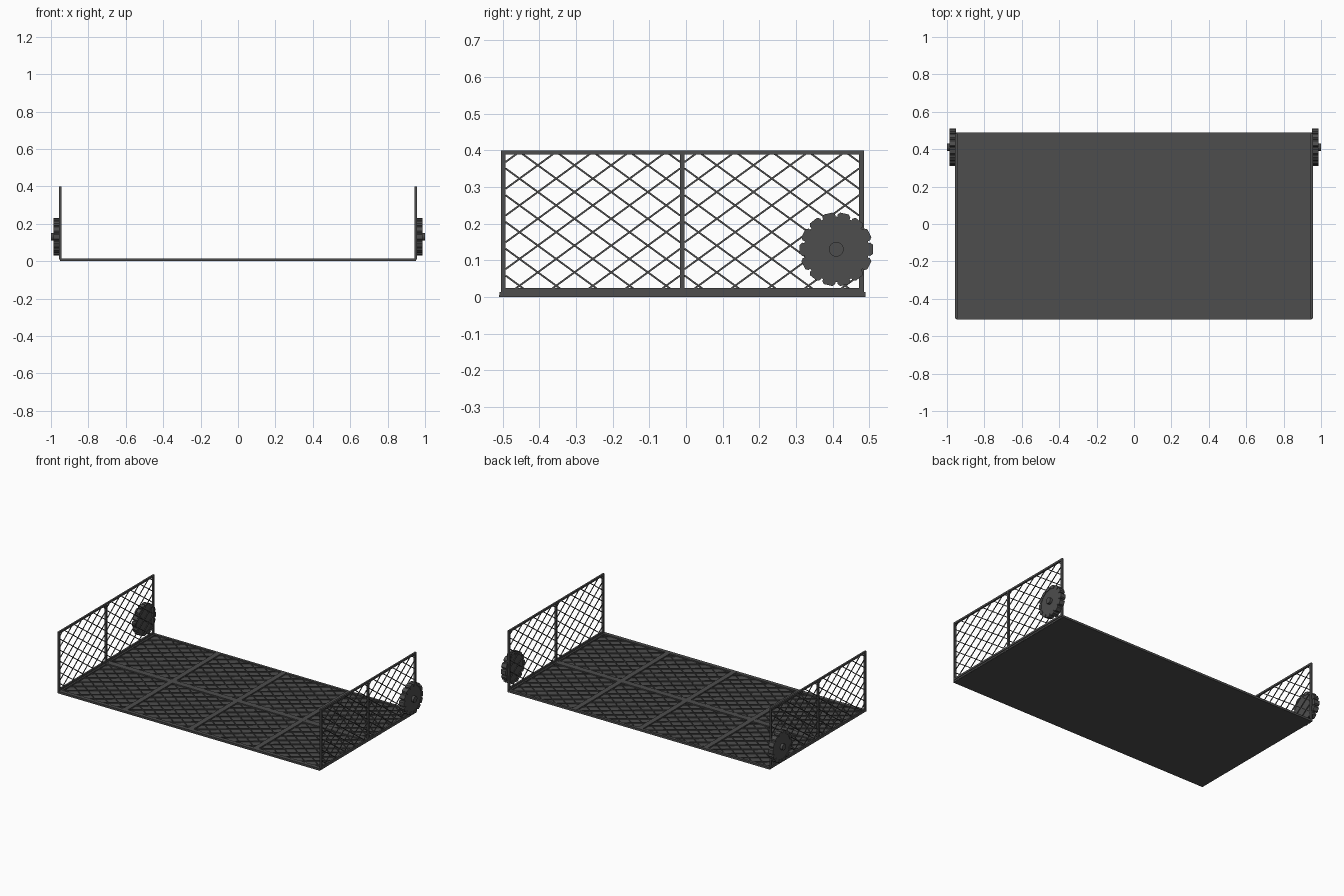
import bpy, bmesh, math
from mathutils import Vector, Matrix

if "Cube" in bpy.data.objects:
    bpy.data.objects.remove(bpy.data.objects["Cube"])

steel = bpy.data.materials.new("dark_grey_steel")
steel.diffuse_color = (0.075, 0.075, 0.075, 1)
steel.use_nodes = True
steel.node_tree.nodes["Principled BSDF"].inputs["Base Color"].default_value = steel.diffuse_color


def add_box(bm, lo, hi):
    lo, hi = Vector(lo), Vector(hi)
    m = Matrix.Translation((lo + hi) / 2) @ Matrix.Diagonal((*(hi - lo), 1))
    bmesh.ops.create_cube(bm, size=1, matrix=m)


def finish(bm, name):
    me = bpy.data.meshes.new(name)
    bm.to_mesh(me)
    bm.free()
    me.materials.append(steel)
    ob = bpy.data.objects.new(name, me)
    bpy.context.collection.objects.link(ob)
    return ob


def lattice(bm, u0, u1, v0, v1, frame, w=0.1, h=0.073, t=0.005, d=0.004):
    """Diamond wires clipped to a rectangle; frame maps (u, v, n) to space."""
    s = h / w
    for sign in (1, -1):
        k0, k1 = (v0 - s * u1, v1 - s * u0) if sign > 0 else (v0 + s * u0, v1 + s * u1)
        c = k0 + h / 2
        while c < k1:
            # wire: v = sign*s*u + c
            a, b = sorted(((v0 - c) / (sign * s), (v1 - c) / (sign * s)))
            a, b = max(a, u0), min(b, u1)
            if b - a > 0.005:
                mid = (a + b) / 2
                m = (frame @ Matrix.Translation((mid, sign * s * mid + c, sign * d * 0.2))
                     @ Matrix.Rotation(math.atan(sign * s), 4, 'Z')
                     @ Matrix.Diagonal(((b - a) * math.hypot(1, s), t, d, 1)))
                bmesh.ops.create_cube(bm, size=1, matrix=m)
            c += h


# Floor plate
bm = bmesh.new()
add_box(bm, (-0.95, -0.51, 0), (0.95, 0.49, 0.006))
finish(bm, "floor_plate")

# Floor frame: rim, cross bars and centre rail
bm = bmesh.new()
for x, hw in ((-0.943, .009), (-0.476, .017), (-0.002, .017), (0.472, .017), (0.943, .009)):
    add_box(bm, (x - hw, -0.508, 0.002), (x + hw, 0.488, 0.014))
for y, hw in ((-0.497, .012), (-0.004, .02), (0.482, .008)):
    add_box(bm, (-0.952, y - hw, 0.002), (0.952, y + hw, 0.0138))
finish(bm, "floor_frame")

# Floor mesh in eight cells
bm = bmesh.new()
flat = Matrix.Translation((0, 0, 0.0085))
for x0, x1 in ((-0.934, -0.493), (-0.459, -0.019), (0.015, 0.455), (0.489, 0.934)):
    for y0, y1 in ((-0.485, -0.024), (0.016, 0.474)):
        lattice(bm, x0, x1, y0, y1, flat, d=0.006)
finish(bm, "floor_mesh")

for side, label in ((-1, "left"), (1, "right")):
    X = side * 0.95
    # Side panel frame
    bm = bmesh.new()
    for y0, y1 in ((-0.505, -0.492), (-0.016, -0.004), (0.472, 0.485)):
        add_box(bm, (X - .006, y0, 0.01), (X + .006, y1, 0.4))
    for z0, z1 in ((0.012, 0.024), (0.388, 0.4)):
        add_box(bm, (X - .0058, -0.505, z0), (X + .0058, 0.485, z1))
    finish(bm, label + "_panel_frame")

    # Side panel mesh
    bm = bmesh.new()
    upright = Matrix(((0, 0, 1, X), (1, 0, 0, 0), (0, 1, 0, 0), (0, 0, 0, 1)))
    for y0, y1 in ((-0.492, -0.016), (-0.004, 0.472)):
        lattice(bm, y0, y1, 0.022, 0.39, upright)
    finish(bm, label + "_panel_mesh")

    # Toothed adjuster knob with hub
    bm = bmesh.new()
    turn = Matrix.Translation((0, 0.41, 0.13)) @ Matrix.Rotation(math.pi / 2, 4, 'Y')
    for r, x0, x1 in ((0.089, 0.954, 0.984), (0.02, 0.98, 1.0)):
        bmesh.ops.create_cone(bm, cap_ends=True, segments=28, radius1=r, radius2=r, depth=x1 - x0,
                              matrix=Matrix.Translation((side * (x0 + x1) / 2, 0, 0)) @ turn)
    for i in range(14):
        # chamfered tooth profile, extruded across the knob
        rot = Matrix.Rotation(i * math.tau / 14, 3, 'X')
        prof = [(-.016, .08), (.016, .08), (.018, .093), (.012, .1), (-.012, .1), (-.018, .093)]
        vs = [bm.verts.new(rot @ Vector((side * 0.952, r, t)) + Vector((0, 0.41, 0.13))) for t, r in prof]
        face = bm.faces.new(vs)
        ext = bmesh.ops.extrude_face_region(bm, geom=[face])
        bmesh.ops.translate(bm, vec=(side * 0.035, 0, 0),
                            verts=[g for g in ext["geom"] if isinstance(g, bmesh.types.BMVert)])
    bmesh.ops.recalc_face_normals(bm, faces=bm.faces)
    finish(bm, label + "_knob")
